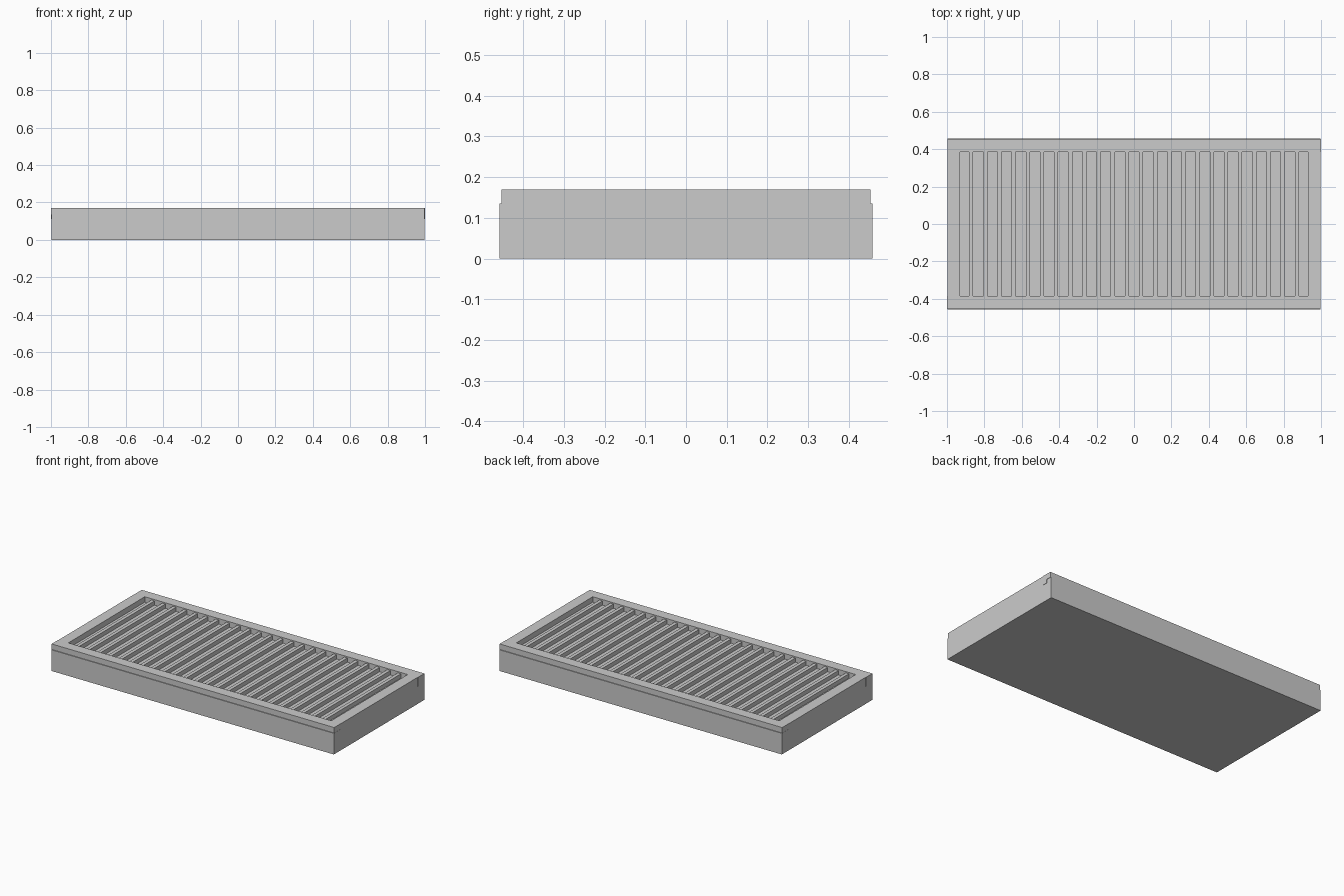
import bpy
import bmesh
import math

if "Cube" in bpy.data.objects:
    bpy.data.objects.remove(bpy.data.objects["Cube"])


def finish(name, bm):
    bmesh.ops.recalc_face_normals(bm, faces=bm.faces)
    mesh = bpy.data.meshes.new(name)
    bm.to_mesh(mesh)
    bm.free()
    obj = bpy.data.objects.new(name, mesh)
    bpy.context.collection.objects.link(obj)
    return obj


def box(name, lo, hi):
    bm = bmesh.new()
    bmesh.ops.create_cube(bm, size=1)
    for v in bm.verts:
        v.co = [(a + b) / 2 + c * (b - a) for a, b, c in zip(lo, hi, v.co)]
    return finish(name, bm)


def long_rail(name, angle):
    # stepped profile: flat cap with a locating leg let into the base
    profile = [(0.386, 0.112), (0.42, 0.112), (0.42, 0.135),
               (0.453, 0.135), (0.453, 0.17), (0.386, 0.17)]
    bm = bmesh.new()
    face = bm.faces.new([bm.verts.new((-0.997, y, z)) for y, z in profile])
    ext = bmesh.ops.extrude_face_region(bm, geom=[face])
    for v in ext["geom"]:
        if isinstance(v, bmesh.types.BMVert):
            v.co.x = 1.0
    obj = finish(name, bm)
    obj.rotation_euler.z = angle
    return obj


# solid base slab
box("base", (-0.998, -0.458, 0), (0.998, 0.458, 0.135))

# long rails, the front one turned half around
long_rail("back_rail", 0)
long_rail("front_rail", math.pi)

# short end rails
for side, x in (("left", -0.9635), ("right", 0.9635)):
    box(side + "_end_rail", (x - 0.0345, -0.386, 0.13), (x + 0.0345, 0.386, 0.17))

# row of thin cross bars
count = 24
pitch = 0.0757
for i in range(count):
    x = (i - (count - 1) / 2) * pitch
    box(f"cross_bar_{i + 1}", (x - 0.011, -0.388, 0.13), (x + 0.011, 0.388, 0.162))
